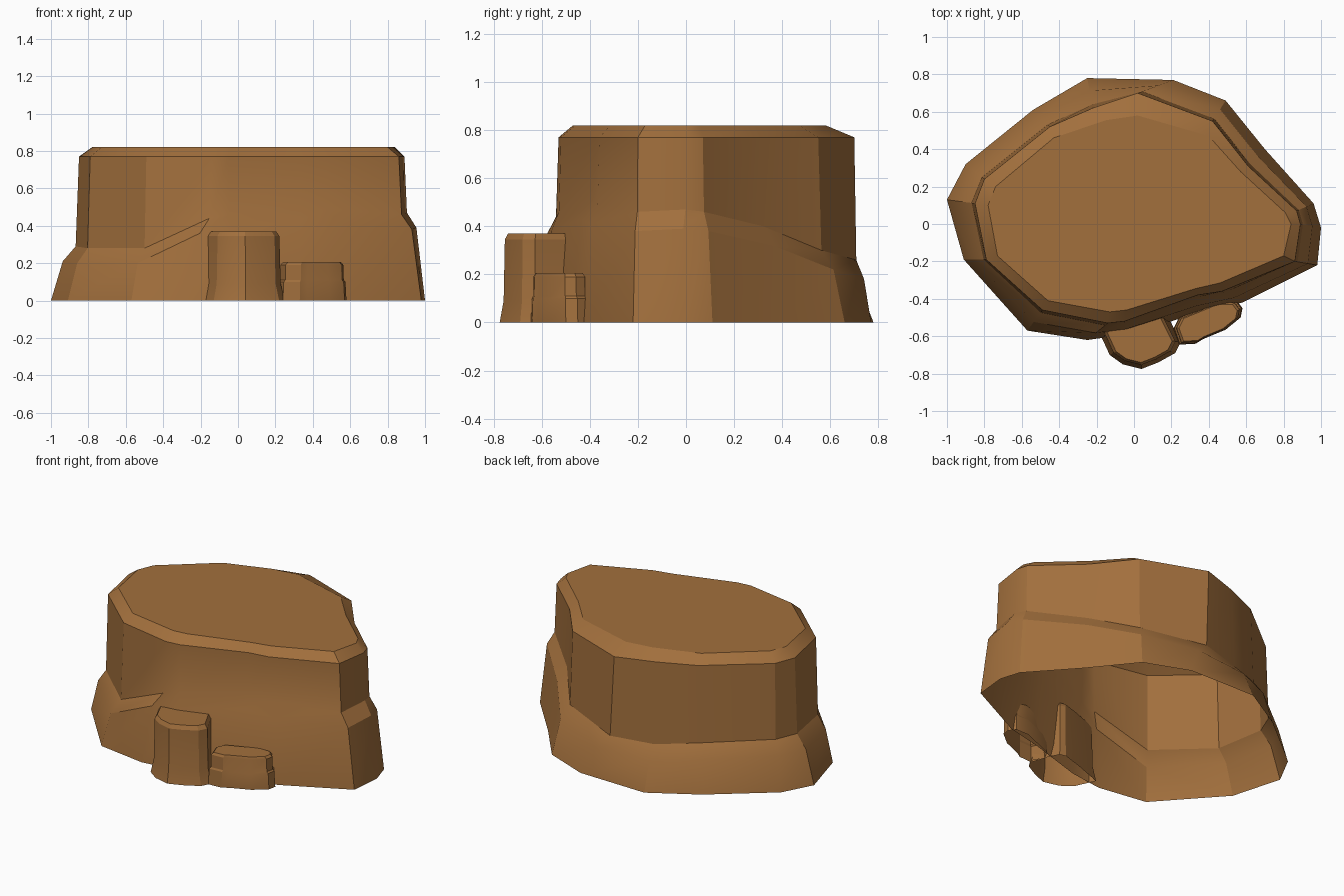
import bpy, bmesh
from mathutils import Vector

if "Cube" in bpy.data.objects:
    bpy.data.objects.remove(bpy.data.objects["Cube"])

brown = bpy.data.materials.new("sandstone brown")
brown.diffuse_color = (0.36, 0.16, 0.046, 1)
brown.use_nodes = True
brown.node_tree.nodes["Principled BSDF"].inputs["Base Color"].default_value = brown.diffuse_color


def loft(name, rings, angle=25):
    """Bridge closed rings from the ground up; flat cap on top, open underneath."""
    bm = bmesh.new()
    loops = [[bm.verts.new(p) for p in ring] for ring in rings]
    n = len(loops[0])
    for low, high in zip(loops, loops[1:]):
        for i in range(n):
            j = (i + 1) % n
            bm.faces.new((low[i], low[j], high[j], high[i]))
    bm.faces.new(loops[-1])
    mesh = bpy.data.meshes.new(name)
    bm.to_mesh(mesh)
    bm.free()
    mesh.materials.append(brown)
    ob = bpy.data.objects.new(name, mesh)
    bpy.context.collection.objects.link(ob)
    bpy.ops.object.select_all(action='DESELECT')
    ob.select_set(True)
    bpy.context.view_layer.objects.active = ob
    bpy.ops.object.shade_smooth_by_angle(angle=angle * 3.14159 / 180)
    return ob


def between(a, b, t, z):
    return Vector((a[0] + (b[0] - a[0]) * t, a[1] + (b[1] - a[1]) * t, z))


def flat(points, z):
    return [Vector((x, y, z)) for x, y in points]


# Main plateau: foot, sloping ledge of varying height, cliff, bevelled rim
foot = [(-1, .13), (-.91, -.19), (-.57, -.57), (-.25, -.62), (-.03, -.59), (.33, -.48),
        (.58, -.42), (.98, -.22), (1, -.02), (.96, .11), (.70, .40), (.49, .66),
        (.21, .77), (-.25, .78), (-.54, .61), (-.90, .32)]
rim = [(-.85, .11), (-.79, -.19), (-.49, -.46), (-.14, -.53), (-.05, -.52), (.34, -.38),
       (.47, -.36), (.86, -.20), (.89, 0), (.87, .07), (.61, .31), (.42, .55),
       (.02, .70), (-.22, .62), (-.45, .52), (-.80, .24)]
crown = [(-.78, .10), (-.73, -.17), (-.46, -.41), (-.13, -.47), (-.04, -.46), (.33, -.345),
         (.46, -.315), (.80, -.17), (.84, 0), (.81, .06), (.57, .28), (.40, .47),
         (.02, .58), (-.15, .555), (-.43, .46), (-.74, .20)]
ledge = [.21, .20, .20, .36, .38, .43, .41, .38, .39, .38, .32, .22, .18, .17, .20, .21]

lower = [between(a, b, .42, z) for a, b, z in zip(foot, rim, ledge)]
upper = [between(a, b, .88, z + .08) for a, b, z in zip(foot, rim, ledge)]
loft("plateau", [flat(foot, 0), lower, upper, flat(rim, .77), flat(crown, .82)])


def boulder(name, outline, top, centre, steps):
    """Small rock: the foot outline pulled toward its centre at each (scale, height)."""
    loft(name, [[between(centre, p, s, z) for p in outline] for s, z in steps + [top]])


# Tall boulder leaning on the front of the plateau
boulder("tall_boulder",
        [(-.19, -.57), (-.13, -.70), (-.06, -.75), (.04, -.775), (.13, -.74), (.22, -.69),
         (.25, -.63), (.17, -.47), (.13, -.46), (.0, -.50)],
        (.79, .37), (.03, -.61), [(1, 0), (.90, .09), (.87, .345)])

# Low boulder beside it
boulder("low_boulder",
        [(.21, -.56), (.24, -.645), (.33, -.64), (.37, -.615), (.49, -.565), (.57, -.50),
         (.58, -.45), (.55, -.41), (.46, -.41), (.24, -.50)],
        (.84, .205), (.40, -.53), [(1, 0), (.97, .10), (.92, .11), (.91, .19)])
